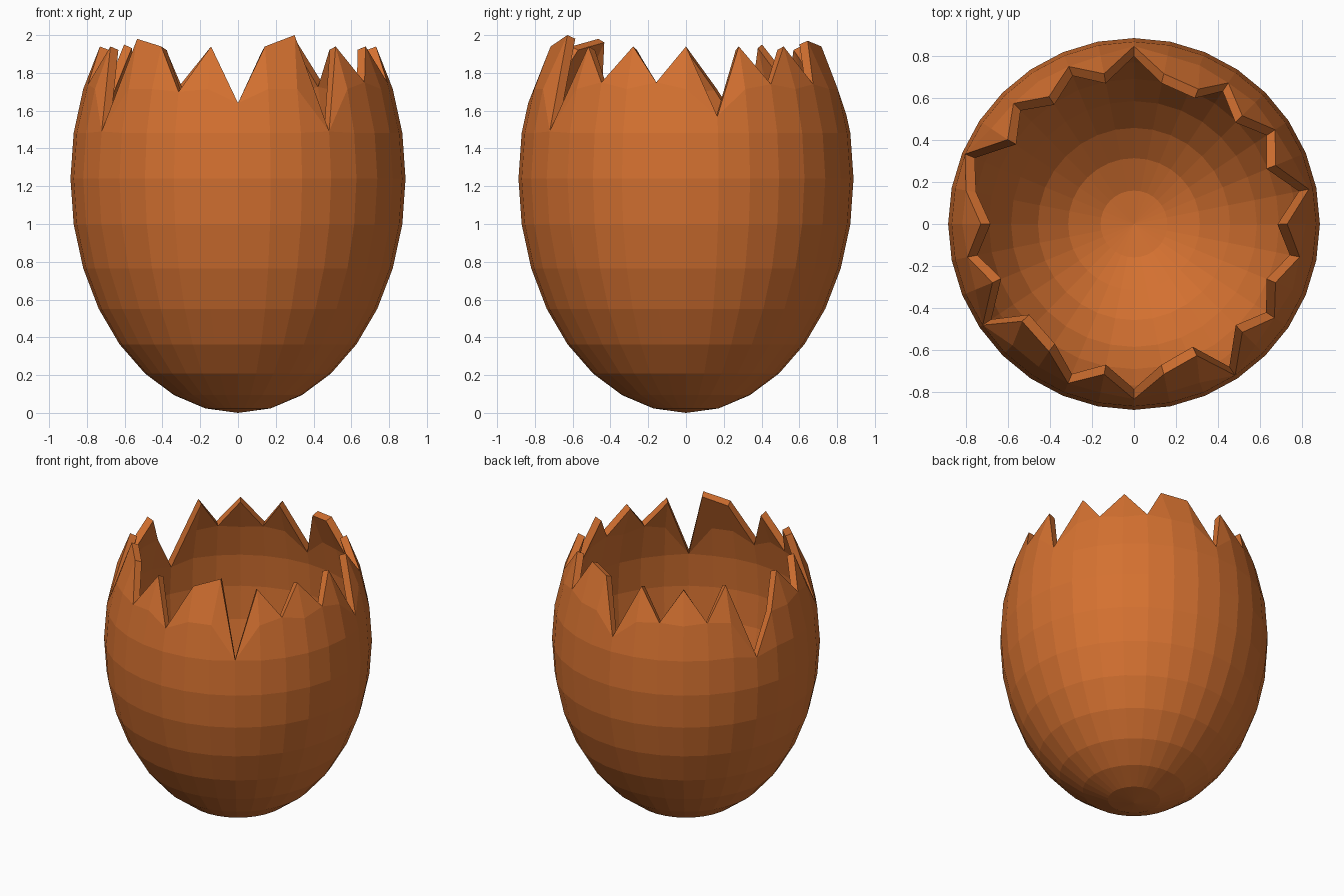
import bpy, bmesh
from math import sin, cos, pi, radians

cube = bpy.data.objects.get("Cube")
if cube:
    bpy.data.objects.remove(cube, do_unlink=True)

SIDES, STACKS = 32, 16
RADIUS, HALF_HEIGHT = 0.887, 1.24
THICKNESS = 0.05
STEP = 2 * pi / SIDES

# Broken rim height for each meridian, counterclockwise from +x
RIM = [1.94, 1.57, 1.94, 1.74, 1.94, 1.74, 1.97, 1.94,
       1.58, 1.94, 1.73, 1.94, 1.73, 1.95, 1.45, 1.72,
       1.94, 1.74, 1.94, 1.49, 1.98, 1.94, 1.70, 1.94,
       1.64, 1.94, 2.00, 1.49, 1.94, 1.75, 1.94, 1.75]
# Sideways lean of the widest teeth, in degrees
LEAN = {6: -3, 20: -4, 26: 3}


def ring_height(i):
    return HALF_HEIGHT * (1 - cos(pi * i / STACKS))


def ring_radius(i):
    return RADIUS * sin(pi * i / STACKS)


def radius_at(z):
    """Radius of the faceted egg profile at height z."""
    i = max(k for k in range(STACKS) if ring_height(k) <= z)
    low, high = ring_height(i), ring_height(i + 1)
    t = (z - low) / (high - low)
    return ring_radius(i) * (1 - t) + ring_radius(i + 1) * t


def column_heights(rim):
    """Heights of one meridian, ending at the broken rim."""
    heights = [ring_height(i) for i in range(1, 9)]
    for i in (9, 10):
        z = ring_height(i)
        heights.append(rim if rim < z + 0.05 else z)
    return heights + [rim]


# Egg shell surface
bm = bmesh.new()
pole = bm.verts.new((0, 0, 0))
columns = []
for k, rim in enumerate(RIM):
    heights = column_heights(rim)
    column = []
    for i, z in enumerate(heights):
        a = k * STEP
        if i == len(heights) - 1:
            a += radians(LEAN.get(k, 0))
        r = radius_at(z)
        column.append(bm.verts.new((r * cos(a), r * sin(a), z)))
    columns.append(column)

for k, a in enumerate(columns):
    b = columns[(k + 1) % SIDES]
    bm.faces.new((pole, b[0], a[0]))
    for i in range(len(a) - 1):
        bm.faces.new((a[i], b[i], b[i + 1], a[i + 1]))

# Collapse the columns that end early into clean notches
bmesh.ops.remove_doubles(bm, verts=bm.verts, dist=0.002)
bmesh.ops.recalc_face_normals(bm, faces=bm.faces)
lowest = min(bm.faces, key=lambda f: f.calc_center_median().z)
if lowest.normal.z > 0:
    bmesh.ops.reverse_faces(bm, faces=bm.faces)

mesh = bpy.data.meshes.new("egg_shell")
bm.to_mesh(mesh)
bm.free()
shell = bpy.data.objects.new("egg_shell", mesh)
bpy.context.collection.objects.link(shell)

# Wall thickness, grown inward
wall = shell.modifiers.new("wall", 'SOLIDIFY')
wall.thickness = THICKNESS
wall.offset = -1

# Shell colour
color = (0.66, 0.165, 0.03, 1)
mat = bpy.data.materials.new("terracotta_orange")
mat.use_nodes = True
mat.diffuse_color = color
mat.node_tree.nodes["Principled BSDF"].inputs["Base Color"].default_value = color
mesh.materials.append(mat)
